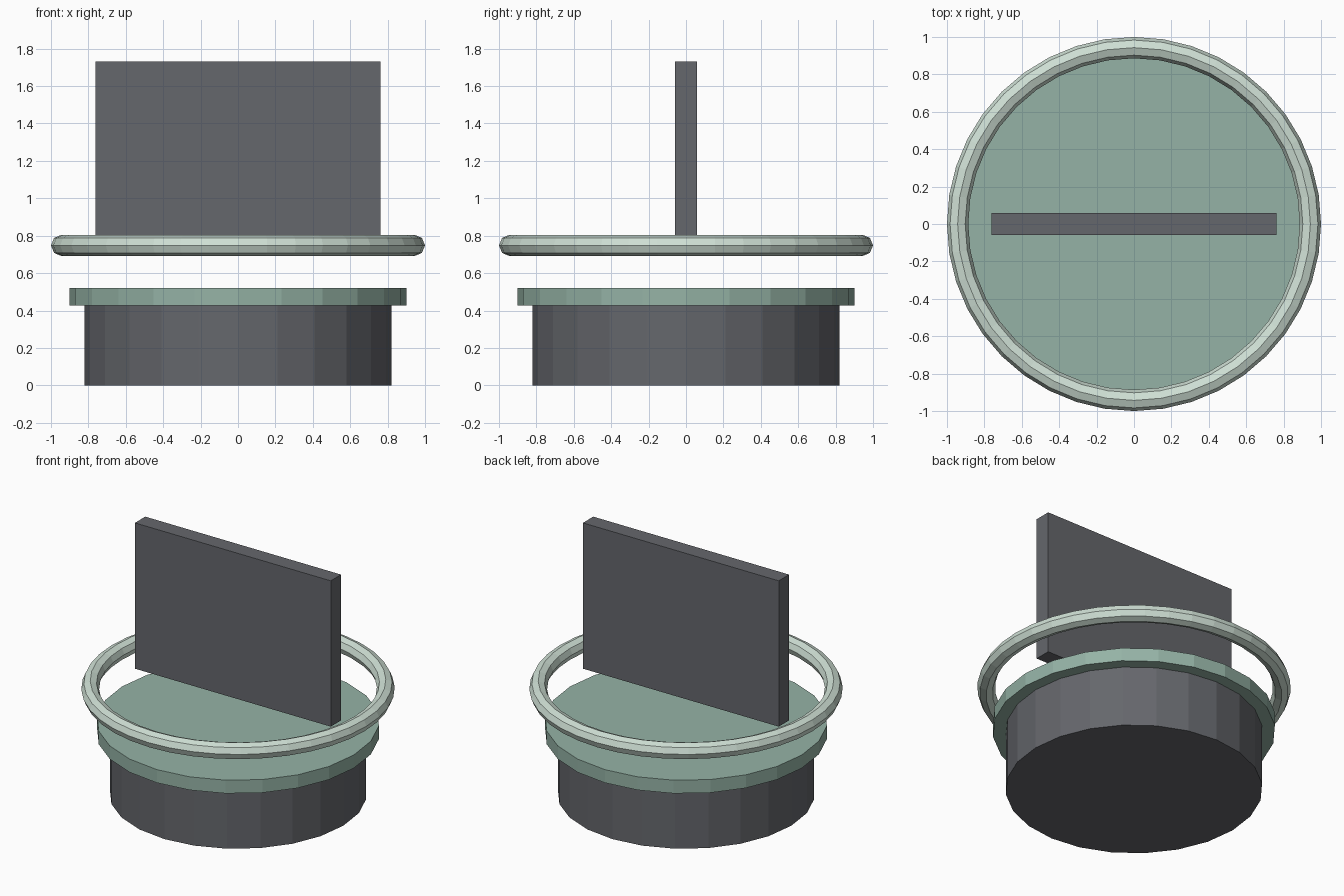
import bpy

if "Cube" in bpy.data.objects:
    bpy.data.objects.remove(bpy.data.objects["Cube"])


def colour(obj, name, rgb):
    mat = bpy.data.materials.get(name) or bpy.data.materials.new(name)
    mat.diffuse_color = (*rgb, 1.0)
    mat.use_nodes = True
    mat.node_tree.nodes["Principled BSDF"].inputs["Base Color"].default_value = mat.diffuse_color
    obj.data.materials.append(mat)


def drum(name, radius, z0, z1):
    # 24-sided flat-shaded cylinder with corners on the x and y axes
    bpy.ops.mesh.primitive_cylinder_add(vertices=24, radius=radius, depth=z1 - z0,
                                        location=(0, 0, (z0 + z1) / 2))
    obj = bpy.context.object
    obj.name = name
    return obj


DARK = ("dark_grey", (0.13, 0.135, 0.15))

# Base drum and the wider cap on top of it
colour(drum("base", 0.82, 0.0, 0.427), *DARK)
colour(drum("base_cap", 0.902, 0.427, 0.52), "green", (0.3, 0.45, 0.38))

# Floating ring
bpy.ops.mesh.primitive_torus_add(major_radius=0.943, minor_radius=0.057,
                                 major_segments=40, minor_segments=8,
                                 location=(0, 0, 0.748))
ring = bpy.context.object
ring.name = "floating_ring"
colour(ring, "pale_green", (0.62, 0.74, 0.66))

# Upright panel hovering above the cap, its foot inside the ring
bpy.ops.mesh.primitive_cube_add(size=1, location=(0, 0, 1.217))
panel = bpy.context.object
panel.name = "upright_panel"
panel.scale = (1.525, 0.115, 1.026)
bpy.ops.object.transform_apply(location=False, rotation=False, scale=True)
colour(panel, *DARK)
